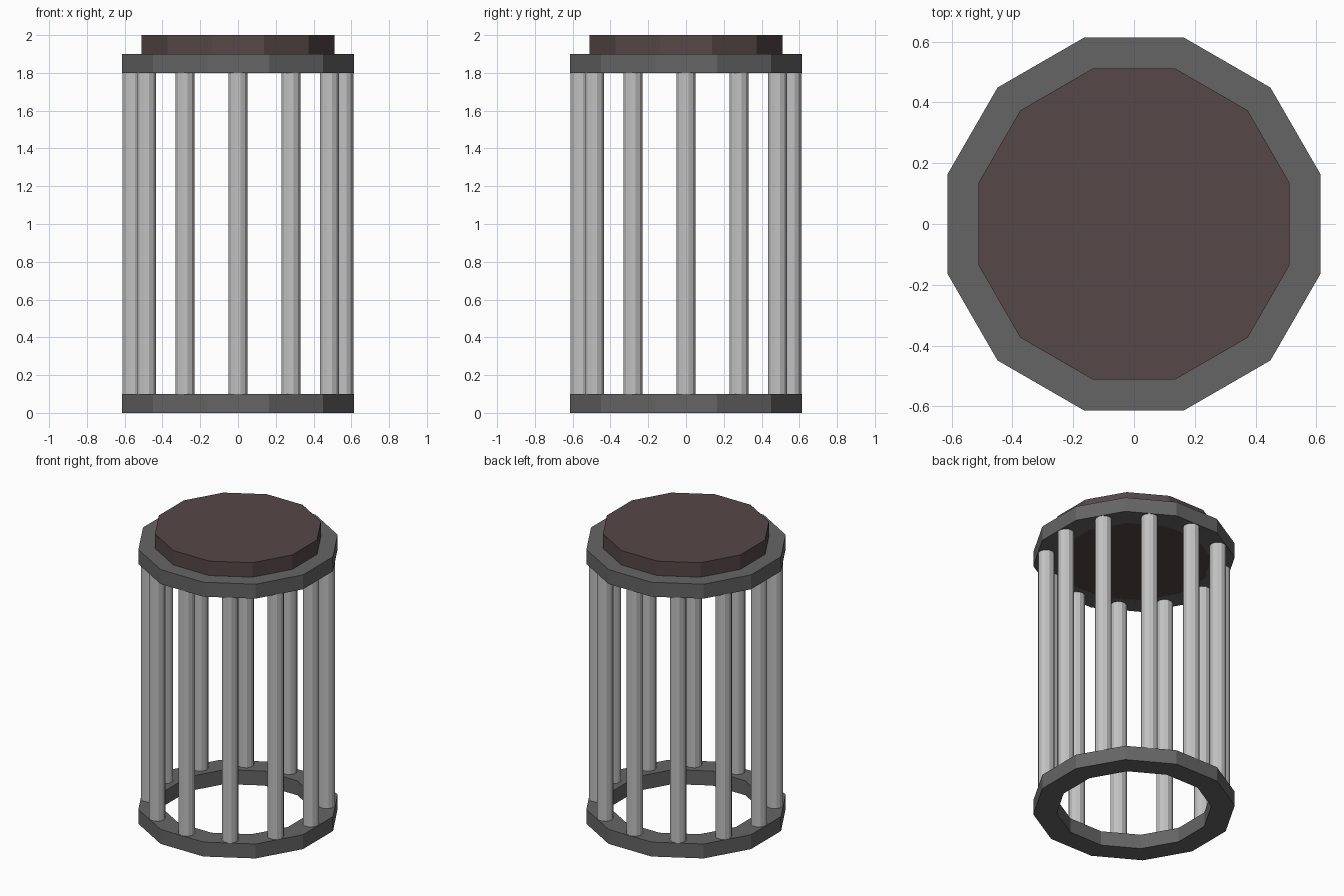
import bpy, bmesh, math

if "Cube" in bpy.data.objects:
    bpy.data.objects.remove(bpy.data.objects["Cube"])

SIDES = 12
HALF = math.pi / SIDES  # puts a flat side on each axis


def material(name, rgb):
    m = bpy.data.materials.new(name)
    m.diffuse_color = (*rgb, 1.0)
    m.use_nodes = True
    m.node_tree.nodes["Principled BSDF"].inputs["Base Color"].default_value = m.diffuse_color
    return m


def add_object(name, bm, mat):
    bmesh.ops.recalc_face_normals(bm, faces=bm.faces)
    mesh = bpy.data.meshes.new(name)
    bm.to_mesh(mesh)
    bm.free()
    mesh.materials.append(mat)
    ob = bpy.data.objects.new(name, mesh)
    bpy.context.collection.objects.link(ob)
    return ob


def loop(bm, r, z, cx=0.0, cy=0.0):
    return [bm.verts.new((cx + r * math.cos(HALF + i * 2 * HALF),
                          cy + r * math.sin(HALF + i * 2 * HALF), z))
            for i in range(SIDES)]


def bridge(bm, a, b):
    for i in range(SIDES):
        j = (i + 1) % SIDES
        bm.faces.new((a[i], a[j], b[j], b[i]))


def prism(name, r, z0, z1, mat, cx=0.0, cy=0.0):
    bm = bmesh.new()
    low, high = loop(bm, r, z0, cx, cy), loop(bm, r, z1, cx, cy)
    bridge(bm, low, high)
    bm.faces.new(low)
    bm.faces.new(high)
    return add_object(name, bm, mat)


def ring(name, r_out, r_in, z0, z1, mat):
    bm = bmesh.new()
    loops = [loop(bm, r, z) for r, z in
             ((r_out, z0), (r_out, z1), (r_in, z1), (r_in, z0))]
    for k in range(4):
        bridge(bm, loops[k], loops[(k + 1) % 4])
    return add_object(name, bm, mat)


dark_grey = material("dark grey", (0.13, 0.13, 0.13))
light_grey = material("light grey", (0.54, 0.54, 0.54))
brown = material("dark brown", (0.093, 0.063, 0.063))

# Bottom and top rings
ring("bottom_ring", 0.635, 0.487, 0.0, 0.1, dark_grey)
ring("top_ring", 0.635, 0.487, 1.8, 1.9, dark_grey)

# Lid: wide cap on the ring, with a plug filling the ring's hole
bm = bmesh.new()
levels = [loop(bm, r, z) for r, z in
          ((0.487, 1.801), (0.487, 1.9), (0.529, 1.9), (0.529, 2.0))]
for a, b in zip(levels, levels[1:]):
    bridge(bm, a, b)
bm.faces.new(levels[0])
bm.faces.new(levels[-1])
add_object("lid", bm, brown)

# Cage bars
for i in range(12):
    t = i * math.tau / 12
    prism(f"bar_{i + 1}", 0.052, 0.1, 1.8, light_grey,
          0.56 * math.cos(t), 0.56 * math.sin(t))
